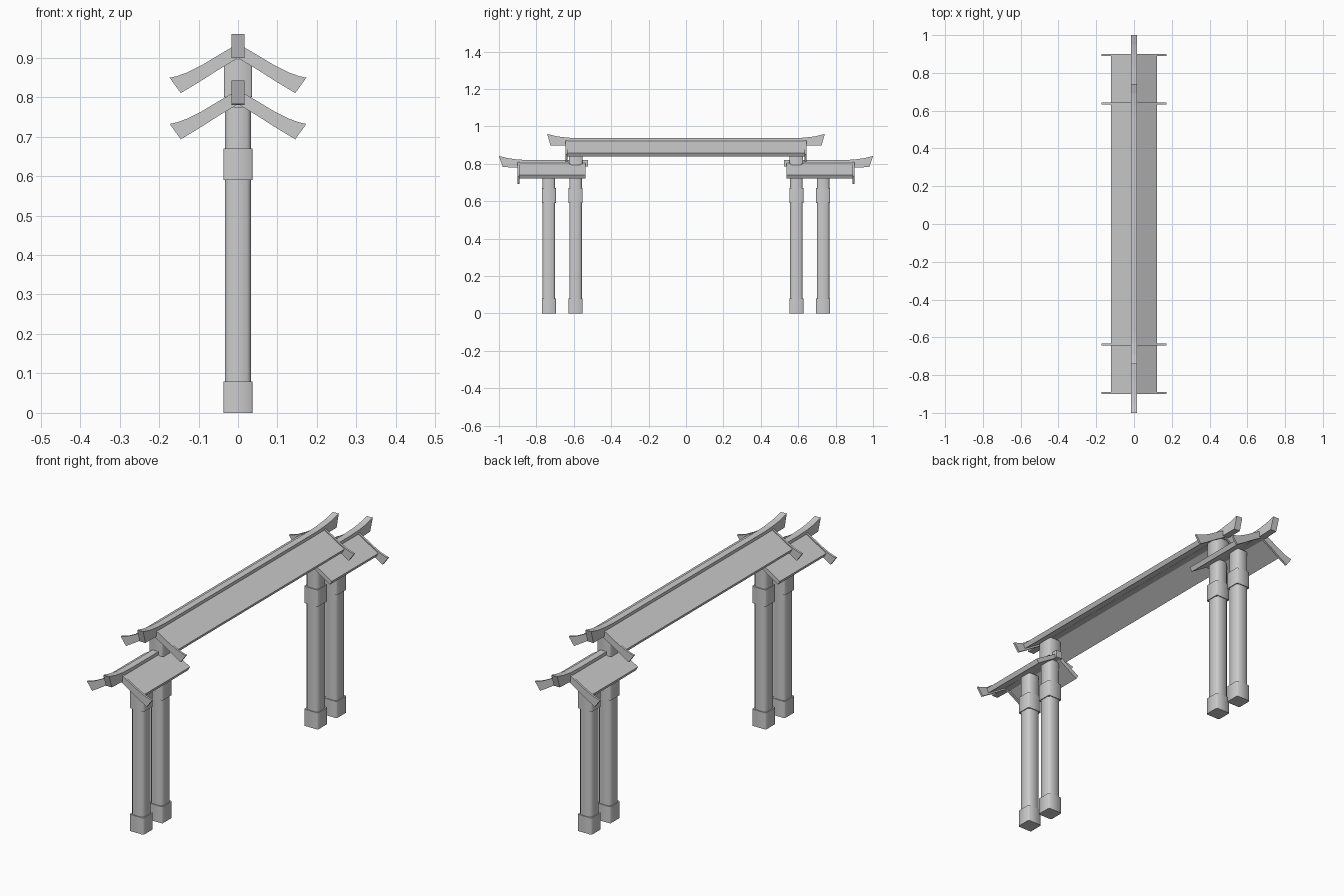
import bpy, bmesh, math
from mathutils import Vector

if "Cube" in bpy.data.objects:
    bpy.data.objects.remove(bpy.data.objects["Cube"], do_unlink=True)

grey = bpy.data.materials.new("plain_grey")
grey.use_nodes = True
grey.diffuse_color = (0.6, 0.6, 0.6, 1)
grey.node_tree.nodes["Principled BSDF"].inputs["Base Color"].default_value = (0.6, 0.6, 0.6, 1)


def finish(name, bm, smooth=None):
    bmesh.ops.recalc_face_normals(bm, faces=bm.faces)
    mesh = bpy.data.meshes.new(name)
    bm.to_mesh(mesh)
    bm.free()
    mesh.materials.append(grey)
    ob = bpy.data.objects.new(name, mesh)
    bpy.context.collection.objects.link(ob)
    if smooth:
        bpy.ops.object.select_all(action='DESELECT')
        ob.select_set(True)
        bpy.context.view_layer.objects.active = ob
        bpy.ops.object.shade_smooth_by_angle(angle=math.radians(smooth))
    return ob


def prism(name, outline, shift):
    """Extrude a closed outline of 3D points along a vector."""
    bm = bmesh.new()
    face = bm.faces.new([bm.verts.new(p) for p in outline])
    out = bmesh.ops.extrude_face_region(bm, geom=[face])
    moved = [v for v in out["geom"] if isinstance(v, bmesh.types.BMVert)]
    bmesh.ops.translate(bm, verts=moved, vec=Vector(shift))
    return finish(name, bm)


def square_column(name, y, half, z0, z1, chamfer):
    """Square section with cut corners."""
    c = half - chamfer
    ring = [(half, -c), (half, c), (c, half), (-c, half),
            (-half, c), (-half, -c), (-c, -half), (c, -half)]
    bm = bmesh.new()
    low = [bm.verts.new((px, y + py, z0)) for px, py in ring]
    high = [bm.verts.new((px, y + py, z1)) for px, py in ring]
    for i in range(8):
        j = (i + 1) % 8
        bm.faces.new((low[i], low[j], high[j], high[i]))
    bm.faces.new(low)
    bm.faces.new(high)
    finish(name, bm, 50)


def post(name, y, top):
    square_column(name + "_shaft", y, 0.033, 0.0, top, 0.010)
    square_column(name + "_base", y, 0.037, 0.0, 0.08, 0.004)
    square_column(name + "_collar", y, 0.037, 0.59, 0.67, 0.004)


def roof_slopes(name, y0, y1, apex):
    """Two thin slabs leaning on the ridge, eaves cut square to the slope."""
    for side, label in ((1, "left"), (-1, "right")):
        section = [(0, apex), (0.122, apex - 0.073), (0.111, apex - 0.092), (0, apex - 0.022)]
        prism(f"{name}_{label}_slope", [(side * x, y0, z) for x, z in section], (0, y1 - y0, 0))


def bargeboard(name, y, apex):
    """Gable board with flared, upturned tips."""
    top = [(0, 0), (0.045, -0.026), (0.09, -0.053), (0.13, -0.073), (0.155, -0.082), (0.173, -0.086)]
    under = [(0.145, -0.125), (0.10, -0.098), (0.05, -0.066), (0, -0.036)]
    half = top + under
    for side, label in ((1, "left"), (-1, "right")):
        prism(f"{name}_{label}", [(side * x, y - 0.005, apex + z) for x, z in half], (0, 0.01, 0))


def ridge(name, outline):
    prism(name, [(-0.016, y, z) for y, z in outline], (0.032, 0, 0))


# Main roof
roof_slopes("main_roof", -0.637, 0.637, 0.932)
tip = [(0.57, 0.937), (0.63, 0.940), (0.69, 0.947), (0.742, 0.960), (0.725, 0.899), (0.64, 0.899)]
ridge("main_ridge", tip + [(-y, z) for y, z in reversed(tip)])

# Both ends: side roof, ridge, boards and a pair of posts
for s, end in ((1, "back"), (-1, "front")):
    post(f"{end}_outer_post", s * 0.733, 0.775)
    post(f"{end}_inner_post", s * 0.59, 0.87)
    square_column(f"{end}_inner_post_cap", s * 0.59, 0.036, 0.80, 0.895, 0.004)
    bargeboard(f"{end}_main_board", s * 0.638, 0.935)
    bargeboard(f"{end}_side_board", s * 0.895, 0.818)
    roof_slopes(f"{end}_side_roof", s * 0.538, s * 0.895, 0.814)
    side_ridge = [(0.525, 0.820), (0.83, 0.820), (0.90, 0.823), (0.95, 0.830), (1.0, 0.842),
                  (0.98, 0.783), (0.90, 0.780), (0.525, 0.785)]
    ridge(f"{end}_side_ridge", [(s * y, z) for y, z in side_ridge])
